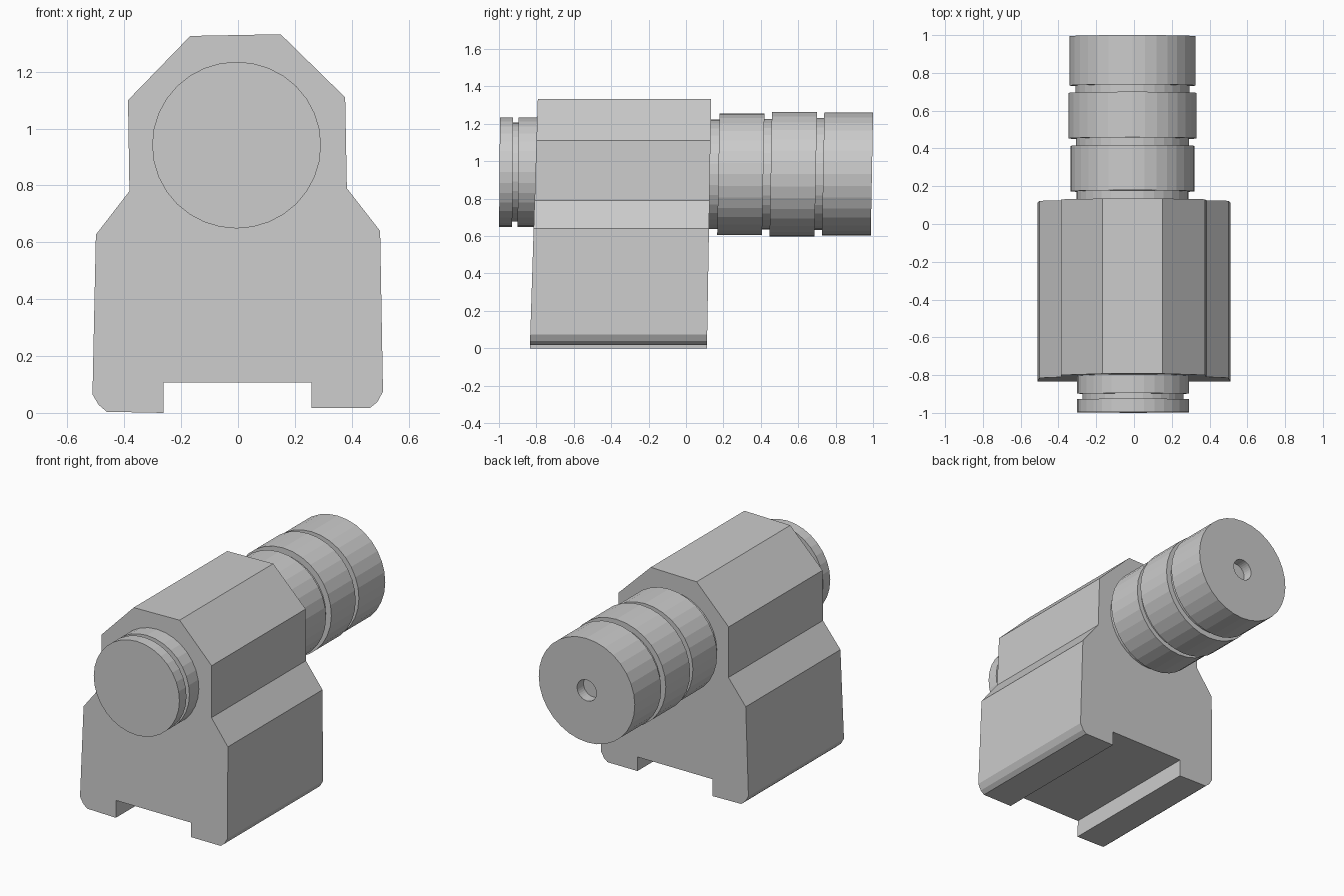
import bpy, bmesh, math

if "Cube" in bpy.data.objects:
    bpy.data.objects.remove(bpy.data.objects["Cube"])

SIDES = 32


def finish(name, bm):
    bmesh.ops.recalc_face_normals(bm, faces=bm.faces)
    mesh = bpy.data.meshes.new(name)
    bm.to_mesh(mesh)
    bm.free()
    obj = bpy.data.objects.new(name, mesh)
    bpy.context.collection.objects.link(obj)
    return obj


def extrude_profile(name, profile, front, back):
    """Extrude an x,z outline between two y functions of z."""
    bm = bmesh.new()
    a = [bm.verts.new((x, front(z), z)) for x, z in profile]
    b = [bm.verts.new((x, back(z), z)) for x, z in profile]
    bm.faces.new(a)
    bm.faces.new(b[::-1])
    n = len(a)
    for i in range(n):
        j = (i + 1) % n
        bm.faces.new((a[i], b[i], b[j], a[j]))
    return finish(name, bm)


def turn(name, steps, cx, cz, lean):
    """Turn (y, radius) steps around the y axis, with slightly leaning rings."""
    bm = bmesh.new()
    rings = []
    for y, r in steps:
        ring = []
        for i in range(SIDES):
            t = 2 * math.pi * i / SIDES
            dz = r * 0.987 * math.sin(t)
            ring.append(bm.verts.new((cx + r * math.cos(t), y + lean * dz, cz + dz)))
        rings.append(ring)
    for a, b in zip(rings, rings[1:]):
        for i in range(SIDES):
            j = (i + 1) % SIDES
            bm.faces.new((a[i], a[j], b[j], b[i]))
    bm.faces.new(rings[0])
    bm.faces.new(rings[-1])
    return finish(name, bm)


# Main housing with a slot along the underside
housing_outline = [
    (-0.168, 1.326), (0.15, 1.332), (0.377, 1.11), (0.383, 0.79),
    (0.50, 0.64), (0.51, 0.075), (0.49, 0.038), (0.465, 0.018),
    (0.258, 0.018), (0.258, 0.107), (-0.262, 0.107), (-0.262, 0.0),
    (-0.462, 0.004), (-0.49, 0.028), (-0.512, 0.065), (-0.50, 0.627),
    (-0.382, 0.78), (-0.387, 1.10)]
extrude_profile("housing", housing_outline,
                lambda z: -0.835 + 0.032 * z, lambda z: 0.112 + 0.017 * z)

# Short grooved cap at the front
turn("front_cap",
     [(-0.997, 0.297), (-0.927, 0.297), (-0.927, 0.268),
      (-0.898, 0.268), (-0.898, 0.297), (-0.77, 0.297)],
     -0.005, 0.942, 0.008)

# Long grooved barrel at the back, with a small blind hole in its end
barrel = [(0.10, 0.296)]
for y0, y1, r, groove in [(0.173, 0.413, 0.329, 0.30),
                          (0.453, 0.694, 0.338, 0.303),
                          (0.733, 0.994, 0.333, None)]:
    barrel += [(y0, barrel[-1][1]), (y0, r), (y1, r)]
    if groove:
        barrel.append((y1, groove))
barrel += [(0.994, 0.067), (0.93, 0.067)]
turn("rear_barrel", barrel, -0.008, 0.931, 0.019)
